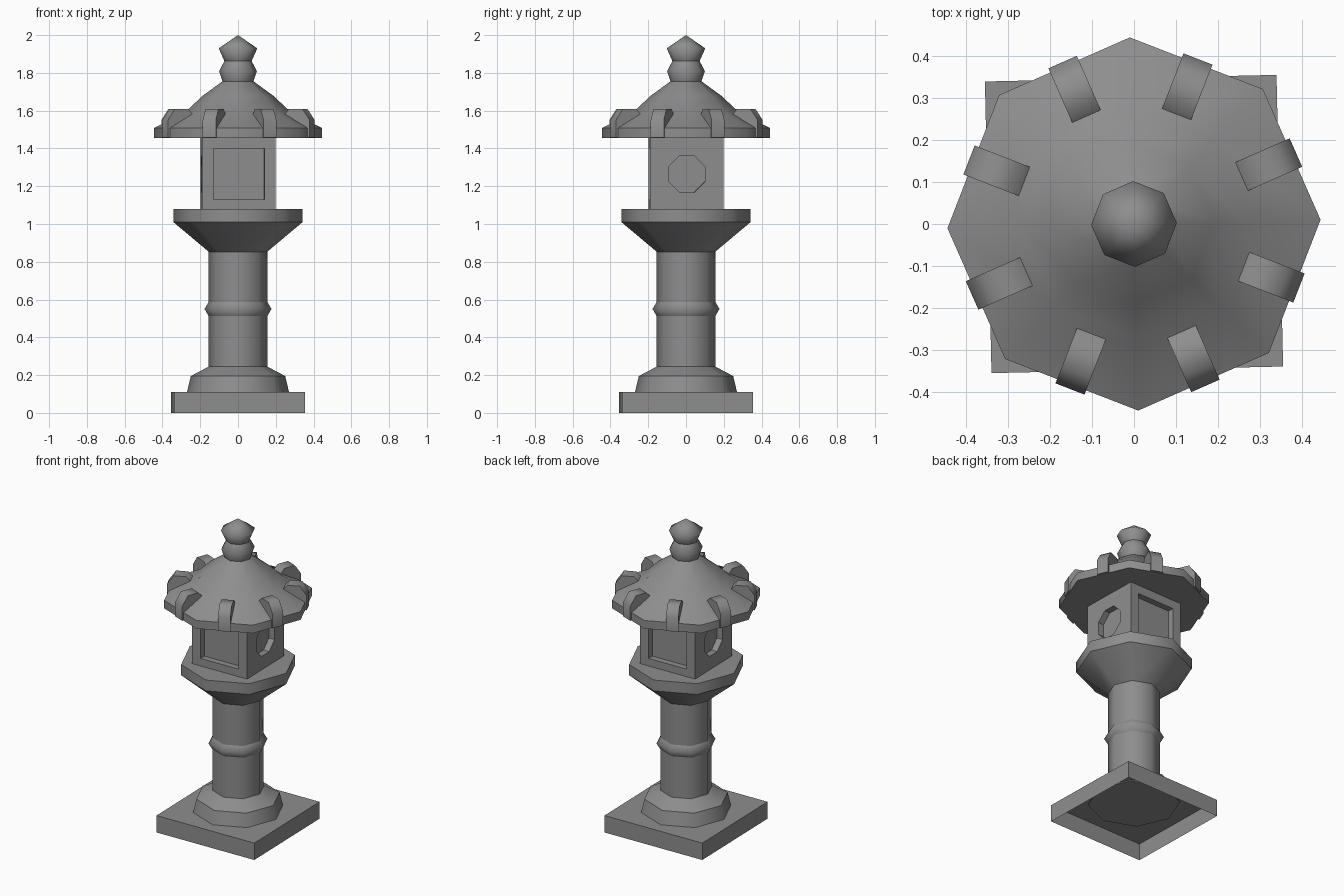
import bpy, bmesh, math
from mathutils import Matrix

if "Cube" in bpy.data.objects:
    bpy.data.objects.remove(bpy.data.objects["Cube"])

TWIST = Matrix.Rotation(math.radians(1.3), 4, 'Z')  # whole lantern is slightly turned
STONE = bpy.data.materials.new("dark_stone")
STONE.diffuse_color = (0.27, 0.27, 0.27, 1)
STONE.use_nodes = True
STONE.node_tree.nodes["Principled BSDF"].inputs["Base Color"].default_value = STONE.diffuse_color


def finish(name, bm, angle=0):
    bmesh.ops.recalc_face_normals(bm, faces=bm.faces)
    bm.transform(TWIST)
    mesh = bpy.data.meshes.new(name)
    bm.to_mesh(mesh)
    bm.free()
    mesh.materials.append(STONE)
    ob = bpy.data.objects.new(name, mesh)
    bpy.context.collection.objects.link(ob)
    bpy.ops.object.select_all(action='DESELECT')
    ob.select_set(True)
    bpy.context.view_layer.objects.active = ob
    if angle:
        bpy.ops.object.shade_smooth_by_angle(angle=math.radians(angle))
    return ob


def lathe(name, profile, caps="", angle=46, sides=8):
    """Turned part from (radius, z) pairs; radius 0 makes a tip."""
    bm = bmesh.new()
    rings = []
    for r, z in profile:
        if r == 0:
            rings.append([bm.verts.new((0, 0, z))] * sides)
        else:
            rings.append([bm.verts.new((r * math.cos(math.tau * i / sides),
                                        r * math.sin(math.tau * i / sides), z))
                          for i in range(sides)])
    for a, b in zip(rings, rings[1:]):
        for i in range(sides):
            j = (i + 1) % sides
            bm.faces.new(list(dict.fromkeys((a[i], a[j], b[j], b[i]))))
    if "bottom" in caps:
        bm.faces.new(rings[0])
    if "top" in caps:
        bm.faces.new(rings[-1])
    return finish(name, bm, angle)


def box(name, size, centre, open_bottom=False):
    bm = bmesh.new()
    bmesh.ops.create_cube(bm, size=1, matrix=Matrix.Translation(centre)
                          @ Matrix.Diagonal((*size, 1)))
    if open_bottom:
        low = min(bm.faces, key=lambda f: f.calc_center_median().z)
        bmesh.ops.delete(bm, geom=[low], context='FACES_ONLY')
    return finish(name, bm)


# Square plinth, hollow underneath
box("plinth", (0.694, 0.694, 0.11), (0, 0, 0.055), open_bottom=True)

# Turned octagonal parts
lathe("foot", [(0.272, 0.103), (0.25, 0.195), (0.155, 0.245)], "bottom")
lathe("column", [(0.155, 0.24), (0.155, 0.86)])
lathe("column_ring", [(0.155, 0.512), (0.177, 0.55), (0.155, 0.588)], angle=85)
lathe("platform", [(0.155, 0.853), (0.342, 1.01), (0.342, 1.08)], "top")
lathe("roof", [(0.444, 1.455), (0.444, 1.508), (0.27, 1.60),
               (0.19, 1.677), (0.08, 1.757)], "bottom")
lathe("lower_finial", [(0.082, 1.755), (0.1, 1.81), (0.072, 1.862)], angle=85)
lathe("upper_finial", [(0.072, 1.862), (0.102, 1.93), (0, 2.0)], angle=85)

# Fire box with recessed square panels (front, back) and octagons (sides)
H, DEPTH, ZC = 0.195, 0.04, 1.264
fire_box = box("fire_box", (2 * H, 2 * H, 0.39), (0, 0, 1.27))
cutters = []
for s in (-1, 1):
    cutters.append(box("panel_cutter", (0.27, 2 * DEPTH, 0.27), (0, s * H, ZC)))
    bm = bmesh.new()
    bmesh.ops.create_cone(bm, cap_ends=True, segments=8, radius1=0.104,
                          radius2=0.104, depth=2 * DEPTH)
    bm.transform(Matrix.Translation((s * H, 0, ZC))
                 @ Matrix.Rotation(math.pi / 2, 4, 'Y')
                 @ Matrix.Rotation(math.pi / 8, 4, 'Z'))
    cutters.append(finish("window_cutter", bm))
bpy.context.view_layer.objects.active = fire_box
for c in cutters:
    c.hide_render = True
    mod = fire_box.modifiers.new("recess", 'BOOLEAN')
    mod.operation = 'DIFFERENCE'
    mod.solver = 'EXACT'
    mod.object = c
    bpy.ops.object.modifier_apply(modifier=mod.name)
for c in cutters:
    bpy.data.objects.remove(c)

# Curled eave ornaments, one on each roof side
SCROLL = [(0.37, 1.457), (0.421, 1.457), (0.421, 1.55), (0.38, 1.61),
          (0.305, 1.61), (0.26, 1.56), (0.30, 1.50)]
for k in range(8):
    bm = bmesh.new()
    face = bm.faces.new([bm.verts.new((r, -0.037, z)) for r, z in SCROLL])
    ext = bmesh.ops.extrude_face_region(bm, geom=[face], use_keep_orig=True)
    verts = [v for v in ext["geom"] if isinstance(v, bmesh.types.BMVert)]
    bmesh.ops.translate(bm, verts=verts, vec=(0, 0.074, 0))
    bm.transform(Matrix.Rotation(math.tau * (k + 0.5) / 8, 4, 'Z'))
    finish(f"eave_scroll_{k + 1}", bm, angle=65)
